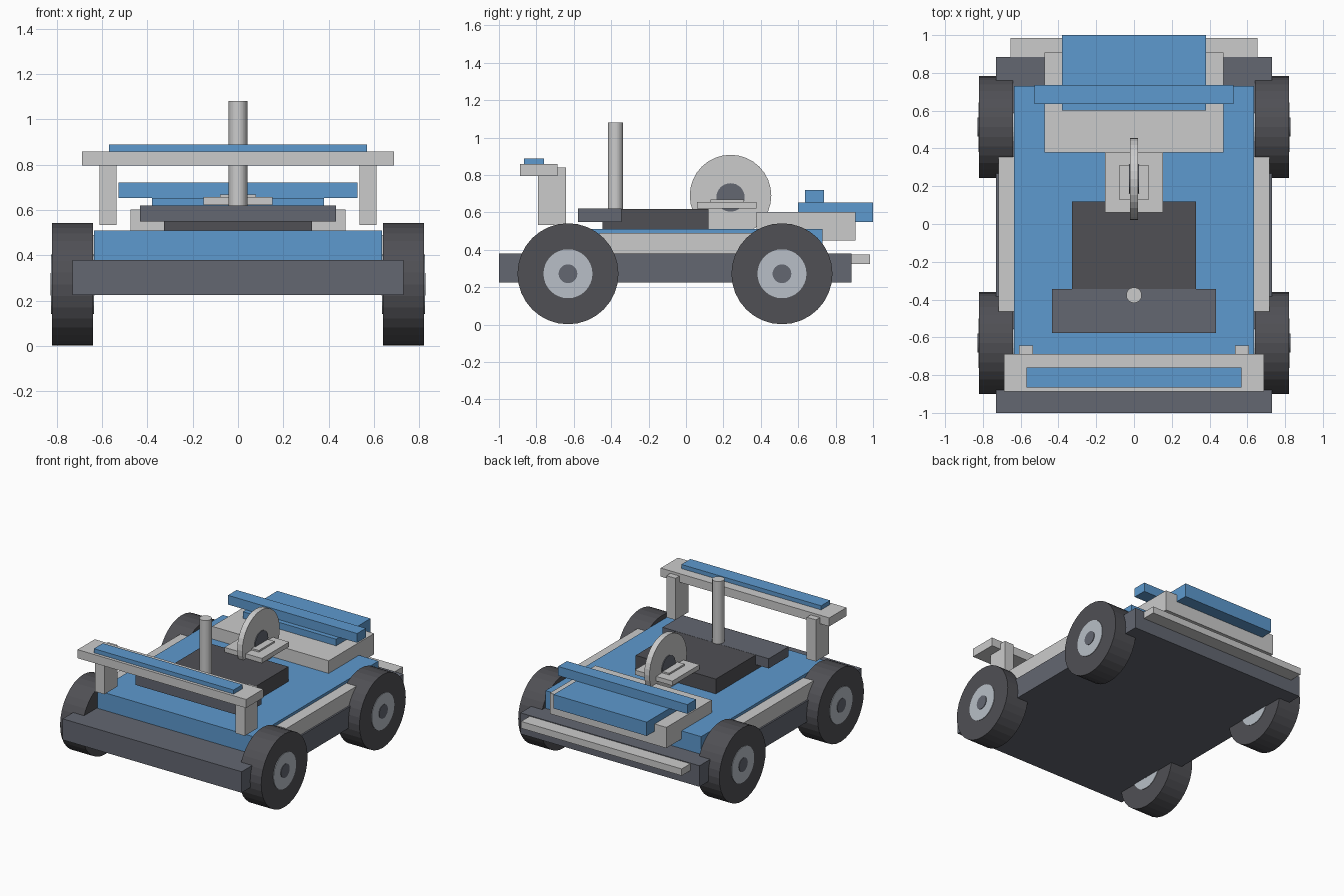
import bpy
from math import pi

if "Cube" in bpy.data.objects:
    bpy.data.objects.remove(bpy.data.objects["Cube"])


def material(name, r, g, b):
    m = bpy.data.materials.new(name)
    m.diffuse_color = (r, g, b, 1)
    m.use_nodes = True
    m.node_tree.nodes["Principled BSDF"].inputs["Base Color"].default_value = m.diffuse_color
    return m


BLUE = material("blue_paint", 0.11, 0.32, 0.62)
SLATE = material("slate", 0.125, 0.135, 0.165)
DARK = material("dark_rubber", 0.08, 0.08, 0.09)
PALE = material("pale_metal", 0.48, 0.52, 0.57)


def finish(o, name, mat):
    o.name = name
    if mat:
        o.data.materials.append(mat)
    return o


def box(name, x, y, z, mat=None):
    """Box from (min, max) ranges on each axis."""
    bpy.ops.mesh.primitive_cube_add(size=1, location=[(a + b) / 2 for a, b in (x, y, z)])
    o = bpy.context.object
    o.scale = [b - a for a, b in (x, y, z)]
    bpy.ops.object.transform_apply(location=False, rotation=False, scale=True)
    return finish(o, name, mat)


def wide(name, half, y, z, mat=None):
    """Box centred on x = 0."""
    return box(name, (-half, half), y, z, mat)


def disc(name, x, y, z, r, mat=None):
    """Cylinder lying along x between the given x range."""
    bpy.ops.mesh.primitive_cylinder_add(vertices=32, radius=r, depth=x[1] - x[0],
                                        location=((x[0] + x[1]) / 2, y, z),
                                        rotation=(0, pi / 2, 0))
    return finish(bpy.context.object, name, mat)


# Chassis, body and rear bumper
wide("chassis", 0.73, (-1.0, 0.885), (0.225, 0.38), SLATE)
wide("body", 0.635, (-0.73, 0.73), (0.38, 0.51), BLUE)
wide("rear_bumper", 0.655, (0.88, 0.985), (0.325, 0.375))

# Cabin base with front crosspiece and post
wide("cabin_base", 0.327, (-0.447, 0.12), (0.505, 0.619), DARK)
wide("crosspiece", 0.433, (-0.577, -0.345), (0.548, 0.62), SLATE)
bpy.ops.mesh.primitive_cylinder_add(vertices=32, radius=0.041, depth=0.47,
                                    location=(0, -0.377, 0.845))
finish(bpy.context.object, "post", None)

# Front bar with its blue strip
wide("front_bar", 0.687, (-0.887, -0.687), (0.795, 0.858))
wide("front_bar_strip", 0.57, (-0.865, -0.76), (0.858, 0.888), BLUE)

# Rear deck, tail and tail bar
wide("rear_deck", 0.475, (0.378, 0.907), (0.45, 0.603))
wide("tail", 0.38, (0.6, 1.0), (0.55, 0.652), BLUE)
wide("tail_bar", 0.527, (0.635, 0.737), (0.652, 0.72), BLUE)

# Upright disc on its mount
wide("disc_mount", 0.153, (0.06, 0.378), (0.622, 0.656))
wide("disc_mount_cap", 0.079, (0.13, 0.31), (0.656, 0.668))
disc("upright_disc", (-0.021, 0.021), 0.238, 0.69, 0.218)
disc("upright_disc_hub", (-0.027, 0.027), 0.238, 0.68, 0.076, SLATE)

# Mirrored parts: bar supports, side rails and wheels
for side, s in (("right", 1), ("left", -1)):
    def span(a, b):
        return tuple(sorted((s * a, s * b)))

    box(f"bar_support_{side}", span(0.535, 0.61), (-0.792, -0.642), (0.533, 0.84))
    box(f"side_rail_{side}", span(0.633, 0.718), (-0.462, 0.357), (0.375, 0.49))
    for end, y in (("front", -0.631), ("rear", 0.513)):
        disc(f"{end}_{side}_tyre", span(0.64, 0.82), y, 0.272, 0.27, DARK)
        disc(f"{end}_{side}_rim", span(0.636, 0.824), y, 0.272, 0.131, PALE)
        disc(f"{end}_{side}_cap", span(0.632, 0.828), y, 0.272, 0.05, SLATE)
